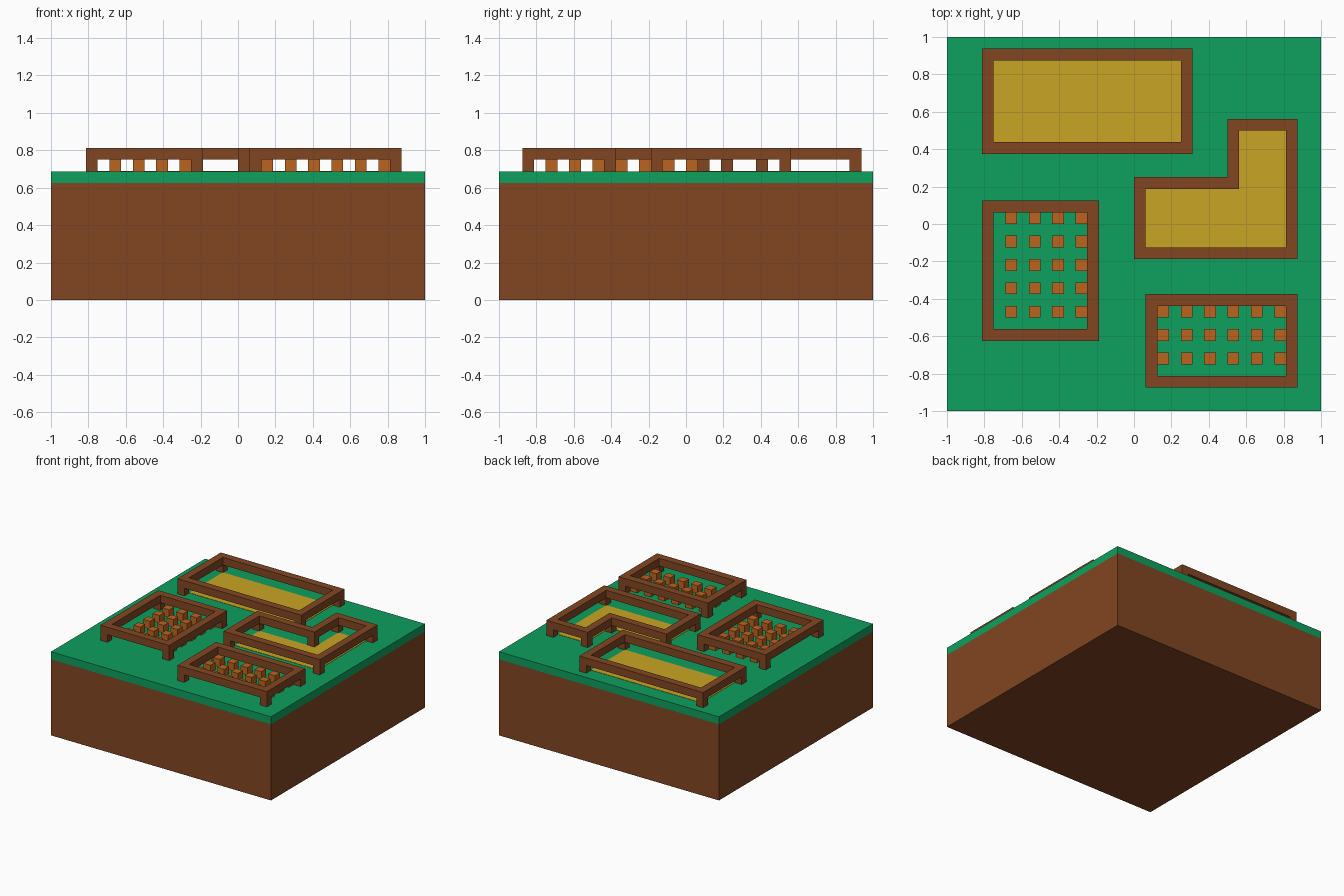
import bpy
import bmesh
from mathutils import Vector

if "Cube" in bpy.data.objects:
    bpy.data.objects.remove(bpy.data.objects["Cube"])

U = 1 / 16  # grid unit of the model


def material(name, rgb):
    lin = [((c / 255 + 0.055) / 1.055) ** 2.4 if c > 10 else c / 255 / 12.92 for c in rgb]
    m = bpy.data.materials.new(name)
    m.diffuse_color = (*lin, 1)
    m.use_nodes = True
    m.node_tree.nodes["Principled BSDF"].inputs["Base Color"].default_value = m.diffuse_color
    return m


BROWN = material("earth_brown", (130, 70, 34))
GREEN = material("grass_green", (14, 160, 94))
YELLOW = material("crop_yellow", (200, 165, 35))
ORANGE = material("plant_orange", (188, 100, 32))


def add_box(bm, lo, hi):
    verts = bmesh.ops.create_cube(bm, size=1)["verts"]
    for v in verts:
        v.co = Vector([(a + b) / 2 + (b - a) * c for a, b, c in zip(lo, hi, v.co)])


def finish(bm, name, mat):
    bmesh.ops.scale(bm, vec=(U, U, U), verts=bm.verts)
    bmesh.ops.recalc_face_normals(bm, faces=bm.faces)
    me = bpy.data.meshes.new(name)
    bm.to_mesh(me)
    bm.free()
    me.materials.append(mat)
    bpy.context.collection.objects.link(bpy.data.objects.new(name, me))


def box(name, lo, hi, mat):
    bm = bmesh.new()
    add_box(bm, lo, hi)
    finish(bm, name, mat)


def inset(outline):
    """Move a right-angled counter-clockwise outline inward by one unit."""
    pts = [Vector(p) for p in outline]
    result = []
    for i, p in enumerate(pts):
        a = (p - pts[i - 1]).normalized()
        b = (pts[(i + 1) % len(pts)] - p).normalized()
        result.append(p + Vector((-a.y - b.y, a.x + b.x)))
    return pts, result


def fence(name, outline):
    outer, inner = inset(outline)
    n = len(outer)
    # Top rail as a closed square-section ring
    bm = bmesh.new()
    rings = [[bm.verts.new((p.x, p.y, z)) for p in loop]
             for loop, z in ((outer, 12), (outer, 13), (inner, 13), (inner, 12))]
    for k in range(4):
        r, s = rings[k], rings[(k + 1) % 4]
        for i in range(n):
            j = (i + 1) % n
            bm.faces.new((r[i], r[j], s[j], s[i]))
    finish(bm, name + "_rail", BROWN)
    # A post under every corner
    bm = bmesh.new()
    for p, q in zip(outer, inner):
        add_box(bm, (min(p.x, q.x), min(p.y, q.y), 11), (max(p.x, q.x), max(p.y, q.y), 12))
    finish(bm, name + "_posts", BROWN)
    return inner


def crop_field(name, outline):
    # Thin plate of crop filling the inside of the fence
    bm = bmesh.new()
    face = bm.faces.new([bm.verts.new((p.x, p.y, 11)) for p in outline])
    new = bmesh.ops.extrude_face_region(bm, geom=[face])["geom"]
    bmesh.ops.translate(bm, vec=(0, 0, 0.04),
                        verts=[g for g in new if isinstance(g, bmesh.types.BMVert)])
    finish(bm, name, YELLOW)


def plants(name, x0, y0, cols, rows):
    # Grid of small cubes, one unit wide, every second unit
    bm = bmesh.new()
    for i in range(cols):
        for j in range(rows):
            x, y = x0 + 2 * i, y0 + 2 * j
            add_box(bm, (x, y, 11), (x + 1, y + 1, 12))
    finish(bm, name, ORANGE)


def rect(x0, y0, x1, y1):
    return [(x0, y0), (x1, y0), (x1, y1), (x0, y1)]


# Ground
box("soil_block", (-16, -16, 0), (16, 16, 10), BROWN)
box("grass_layer", (-16, -16, 10), (16, 16, 11), GREEN)

# Crop fields
crop_field("long_field", fence("long_field_fence", rect(-13, 6, 5, 15)))
l_shape = [(0, -3), (14, -3), (14, 9), (8, 9), (8, 4), (0, 4)]
crop_field("corner_field", fence("corner_field_fence", l_shape))

# Plant beds
fence("left_bed_fence", rect(-13, -10, -3, 2))
plants("left_bed_plants", -11, -8, 4, 5)
fence("right_bed_fence", rect(1, -14, 14, -6))
plants("right_bed_plants", 2, -12, 6, 3)
